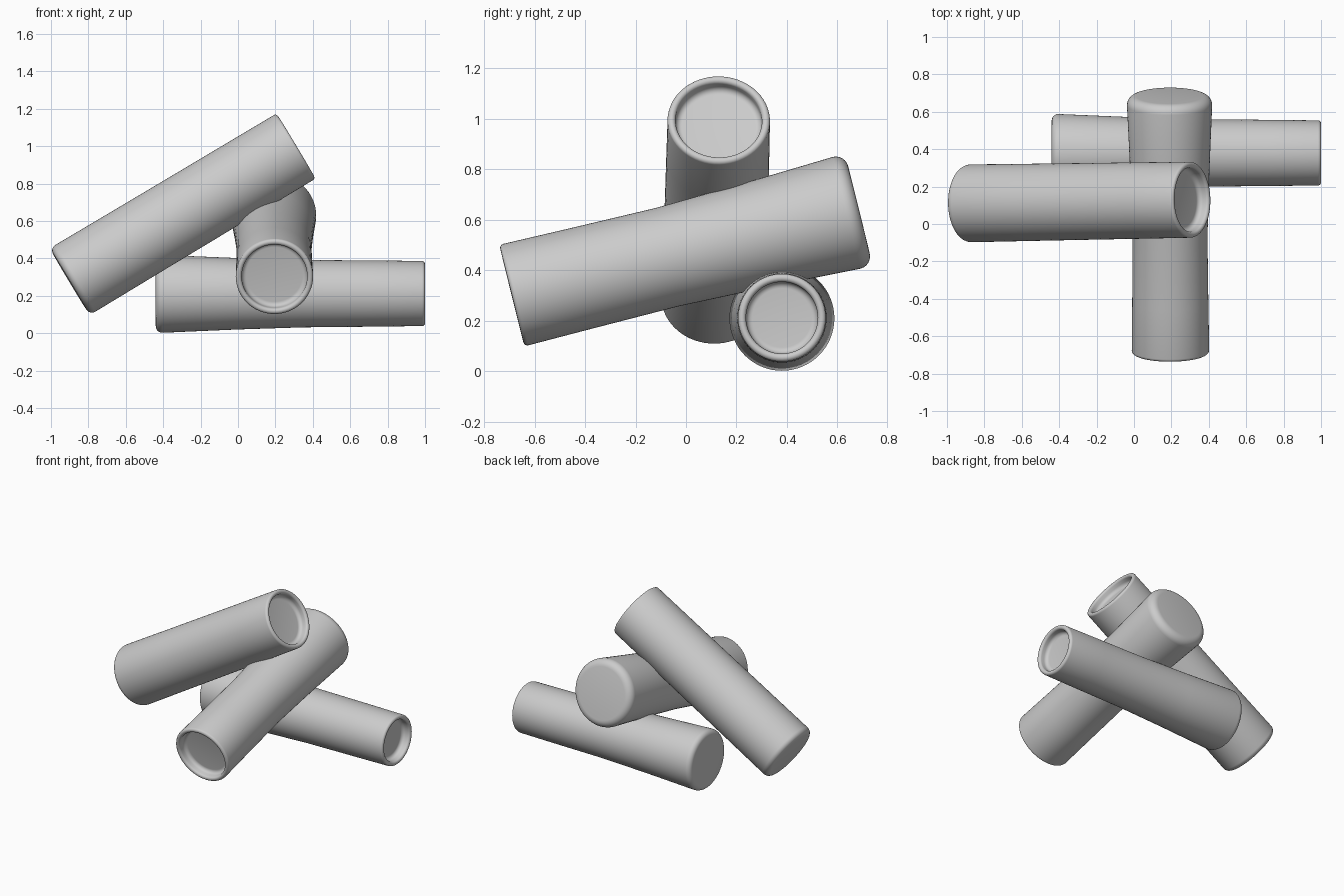
import bpy, bmesh, math
from mathutils import Vector

cube = bpy.data.objects.get("Cube")
if cube:
    bpy.data.objects.remove(cube)

grey = bpy.data.materials.new("plain grey")
grey.use_nodes = True
colour = (0.6, 0.6, 0.6, 1)
grey.diffuse_color = colour
grey.node_tree.nodes["Principled BSDF"].inputs["Base Color"].default_value = colour


def arc(r, z, size, start, end, steps=6):
    """Rounded corner of a profile, as (radius, height) points."""
    angles = [math.radians(start + (end - start) * i / steps) for i in range(steps + 1)]
    return [(r + size * math.cos(a), z + size * math.sin(a)) for a in angles]


def tube(name, base, rim, r_base, r_mid, r_rim, corner, depth):
    """Turned tube with a closed rounded base and a shallow recessed end."""
    base, rim = Vector(base), Vector(rim)
    axis = rim - base
    length = axis.length
    lip = 0.016
    inner = r_rim - 2 * lip
    profile = [(0, 0)]
    profile += arc(r_base - corner, corner, corner, -90, 0)
    profile += [(r_mid * 0.6 + r_base * 0.4, length * 0.3), (r_mid, length * 0.55),
                ((r_mid + r_rim) / 2, length * 0.8)]
    profile += arc(r_rim - lip, length - lip, lip, 0, 180, 10)
    # soft fillet from the inner wall to the recessed floor
    fillet = 0.025
    profile += arc(inner - fillet, length - depth + fillet, fillet, 0, -90)
    profile.append((0, length - depth))

    bm = bmesh.new()
    verts = [bm.verts.new((r, 0, z)) for r, z in profile]
    edges = [bm.edges.new(pair) for pair in zip(verts, verts[1:])]
    bmesh.ops.spin(bm, geom=verts + edges, cent=(0, 0, 0), axis=(0, 0, 1),
                   angle=2 * math.pi, steps=64)
    bmesh.ops.remove_doubles(bm, verts=bm.verts, dist=0.0001)
    bmesh.ops.recalc_face_normals(bm, faces=bm.faces)
    mesh = bpy.data.meshes.new(name)
    bm.to_mesh(mesh)
    bm.free()
    mesh.materials.append(grey)

    obj = bpy.data.objects.new(name, mesh)
    bpy.context.collection.objects.link(obj)
    obj.location = base
    obj.rotation_euler = axis.to_track_quat("Z", "Y").to_euler()
    bpy.ops.object.select_all(action="DESELECT")
    obj.select_set(True)
    bpy.context.view_layer.objects.active = obj
    bpy.ops.object.shade_smooth_by_angle(angle=math.radians(40))


# Three tubes leaning on one another
tube("upper_tube", (-0.9, 0.11, 0.275), (0.31, 0.13, 1.0), 0.208, 0.205, 0.203, 0.035, 0.06)
tube("middle_tube", (0.19, 0.685, 0.64), (0.195, -0.69, 0.30), 0.228, 0.2, 0.207, 0.05, 0.06)
tube("lower_tube", (-0.44, 0.38, 0.21), (1.0, 0.38, 0.212), 0.208, 0.18, 0.174, 0.035, 0.06)
